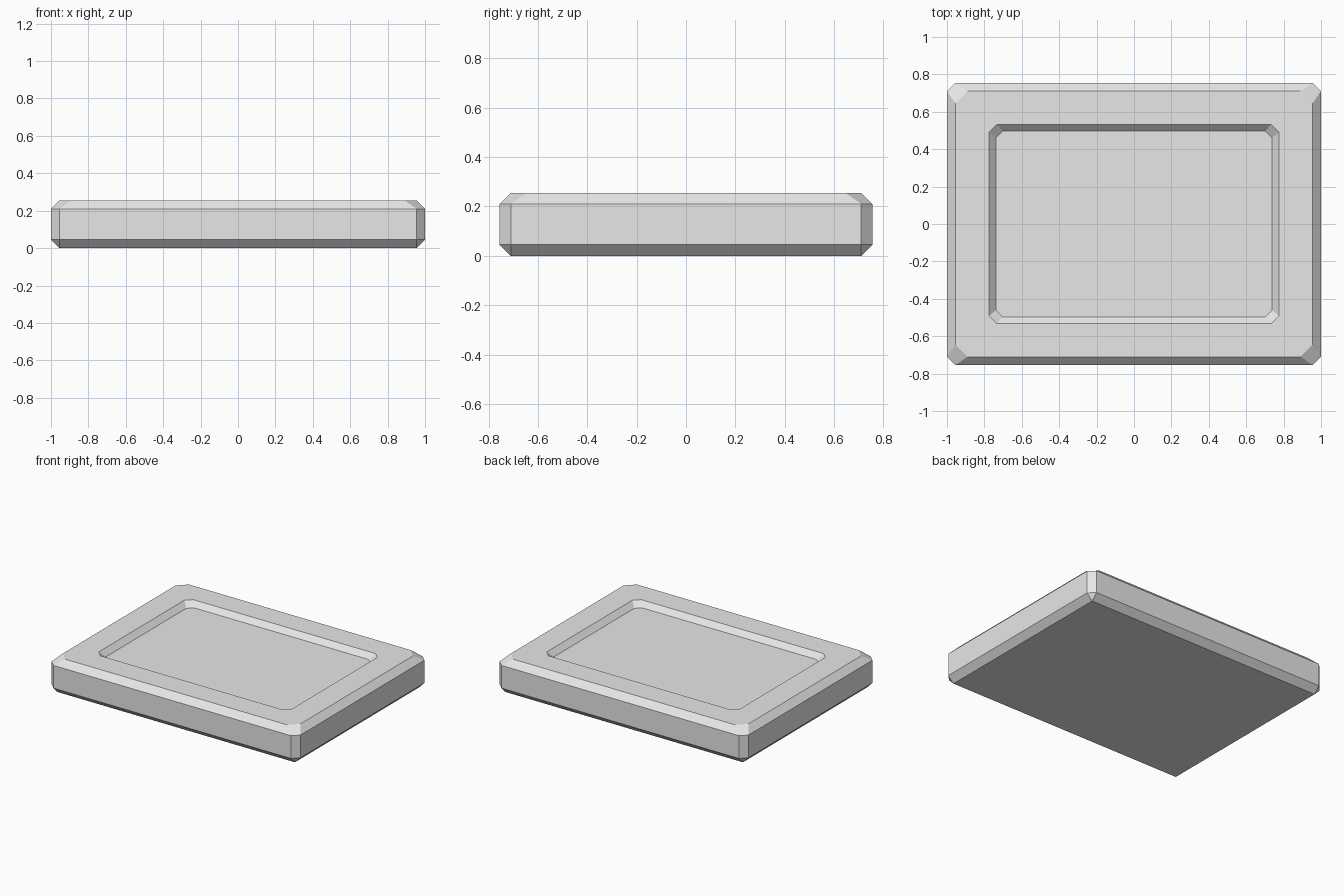
import bpy
import bmesh

cube = bpy.data.objects.get("Cube")
if cube:
    bpy.data.objects.remove(cube, do_unlink=True)

# Single plain grey material
grey = bpy.data.materials.new("light_grey")
grey.use_nodes = True
colour = (0.8, 0.8, 0.8, 1)
grey.diffuse_color = colour
shader = next(n for n in grey.node_tree.nodes if n.type == "BSDF_PRINCIPLED")
shader.inputs["Base Color"].default_value = colour


def ring(bm, hx, hy, z, cut):
    """Rectangle with chamfered corners, counter-clockwise from above."""
    points = []
    for sx, sy in ((1, 1), (-1, 1), (-1, -1), (1, -1)):
        pair = [(sx * hx, sy * (hy - cut)), (sx * (hx - cut), sy * hy)]
        points += pair if sx * sy > 0 else pair[::-1]
    return [bm.verts.new((x, y, z)) for x, y in points]


# Slab profile: half width, half depth, height, corner cut
profile = [
    (0.955, 0.71, 0, 0),             # underside
    (1, 0.755, 0.045, 0.045),        # lower bevel
    (1, 0.755, 0.21, 0.045),         # upper edge of the sides
    (0.955, 0.71, 0.255, 0.064),     # top bevel
    (0.775, 0.533, 0.255, 0.042),    # recess rim
    (0.738, 0.496, 0.218, 0.036),    # recess floor
]

bm = bmesh.new()
rings = [ring(bm, *row) for row in profile]
for low, high in zip(rings, rings[1:]):
    for i in range(8):
        j = (i + 1) % 8
        bm.faces.new((low[i], low[j], high[j], high[i]))
bm.faces.new(rings[0][::-1])
bm.faces.new(rings[-1])

# The underside has plain corners, so its doubled points merge
bmesh.ops.remove_doubles(bm, verts=bm.verts[:], dist=0.0001)
bmesh.ops.recalc_face_normals(bm, faces=bm.faces[:])

mesh = bpy.data.meshes.new("recessed_slab")
bm.to_mesh(mesh)
bm.free()
mesh.materials.append(grey)
slab = bpy.data.objects.new("recessed_slab", mesh)
bpy.context.scene.collection.objects.link(slab)
